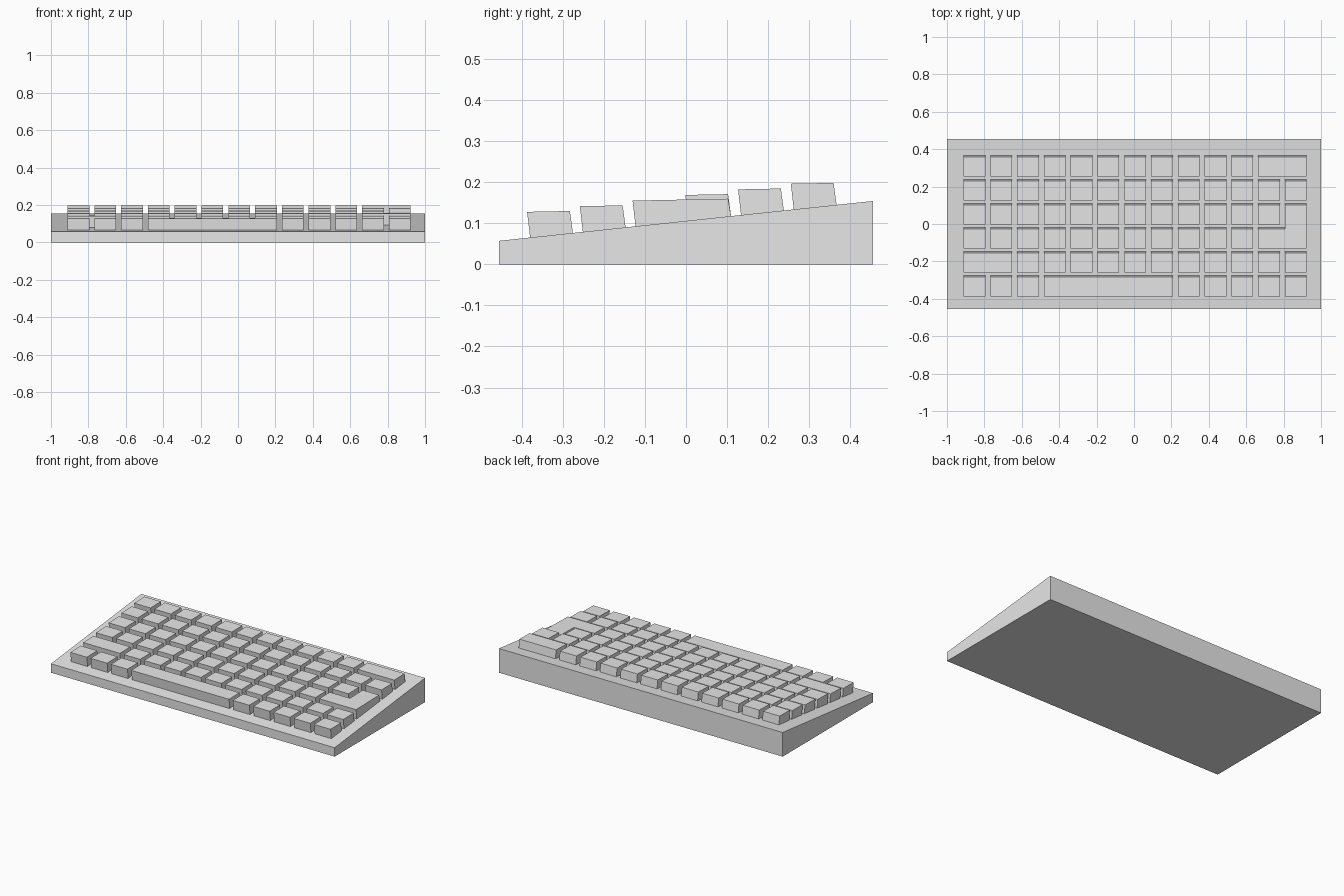
import bpy
import bmesh

if "Cube" in bpy.data.objects:
    bpy.data.objects.remove(bpy.data.objects["Cube"], do_unlink=True)

# One plain grey for the whole model
GREY = (0.8, 0.8, 0.8, 1.0)
grey = bpy.data.materials.new("light_grey")
grey.use_nodes = True
grey.diffuse_color = GREY
grey.node_tree.nodes["Principled BSDF"].inputs["Base Color"].default_value = GREY

# Case dimensions
HALF_X, HALF_Y = 1.0, 0.455
FRONT_Z, BACK_Z = 0.057, 0.154
SLOPE = (BACK_Z - FRONT_Z) / (2 * HALF_Y)

# Key grid dimensions
LEFT, PITCH_X, KEY_W = -0.911, 0.1432, 0.116
FRONT, PITCH_Y, KEY_D = -0.379, 0.1283, 0.104
LEAN, TOP_Z, TOP_SLOPE = 0.0075, 0.1275, 0.02


def deck(y):
    """Height of the sloping case top."""
    return FRONT_Z + (y + HALF_Y) * SLOPE


def prism(name, lower, upper):
    """Closed solid joining two matching outlines (counter-clockwise from above)."""
    bm = bmesh.new()
    a = [bm.verts.new(p) for p in lower]
    b = [bm.verts.new(p) for p in upper]
    bm.faces.new(a[::-1])
    bm.faces.new(b)
    n = len(a)
    for i in range(n):
        j = (i + 1) % n
        bm.faces.new((a[i], a[j], b[j], b[i]))
    mesh = bpy.data.meshes.new(name)
    bm.to_mesh(mesh)
    bm.free()
    mesh.materials.append(grey)
    obj = bpy.data.objects.new(name, mesh)
    bpy.context.collection.objects.link(obj)
    return obj


def rect(x0, x1, y0, y1):
    return [(x0, y0), (x1, y0), (x1, y1), (x0, y1)]


def col_x(col):
    return LEFT + col * PITCH_X


def row_y(row):
    return FRONT + row * PITCH_Y


def keycap(name, outline, row):
    """Leaning cap with a nearly level top, stepped up row by row."""
    y_front = row_y(row)
    z_front = TOP_Z + row * PITCH_Y * SLOPE
    lower = [(x, y, deck(y) - 0.002) for x, y in outline]
    upper = [(x, y - LEAN, z_front + (y - y_front) * TOP_SLOPE) for x, y in outline]
    prism(name, lower, upper)


# Wedge-shaped case
base = rect(-HALF_X, HALF_X, -HALF_Y, HALF_Y)
prism("case", [(x, y, 0) for x, y in base], [(x, y, deck(y)) for x, y in base])

# Rows from front to back: key widths in grid columns
rows = [
    [1] * 3 + [5] + [1] * 5,
    [2] + [1] * 11,
    [1] * 11,
    [1] * 12,
    [1] * 13,
    [1] * 11 + [2],
]
special = {(0, 3): "space_bar", (1, 0): "shift_key", (5, 11): "backspace_key"}
for r, widths in enumerate(rows):
    col = 0
    for span in widths:
        x1 = col_x(col + span - 1) + KEY_W
        name = special.get((r, col), f"key_row_{r + 1}_column_{col + 1}")
        keycap(name, rect(col_x(col), x1, row_y(r), row_y(r) + KEY_D), r)
        col += span

# L-shaped enter key across two rows
right = col_x(12) + KEY_W
step = row_y(2) + KEY_D
back = row_y(3) + KEY_D
keycap("enter_key", [(col_x(11), row_y(2)), (right, row_y(2)), (right, back),
                     (col_x(12), back), (col_x(12), step), (col_x(11), step)], 2)
